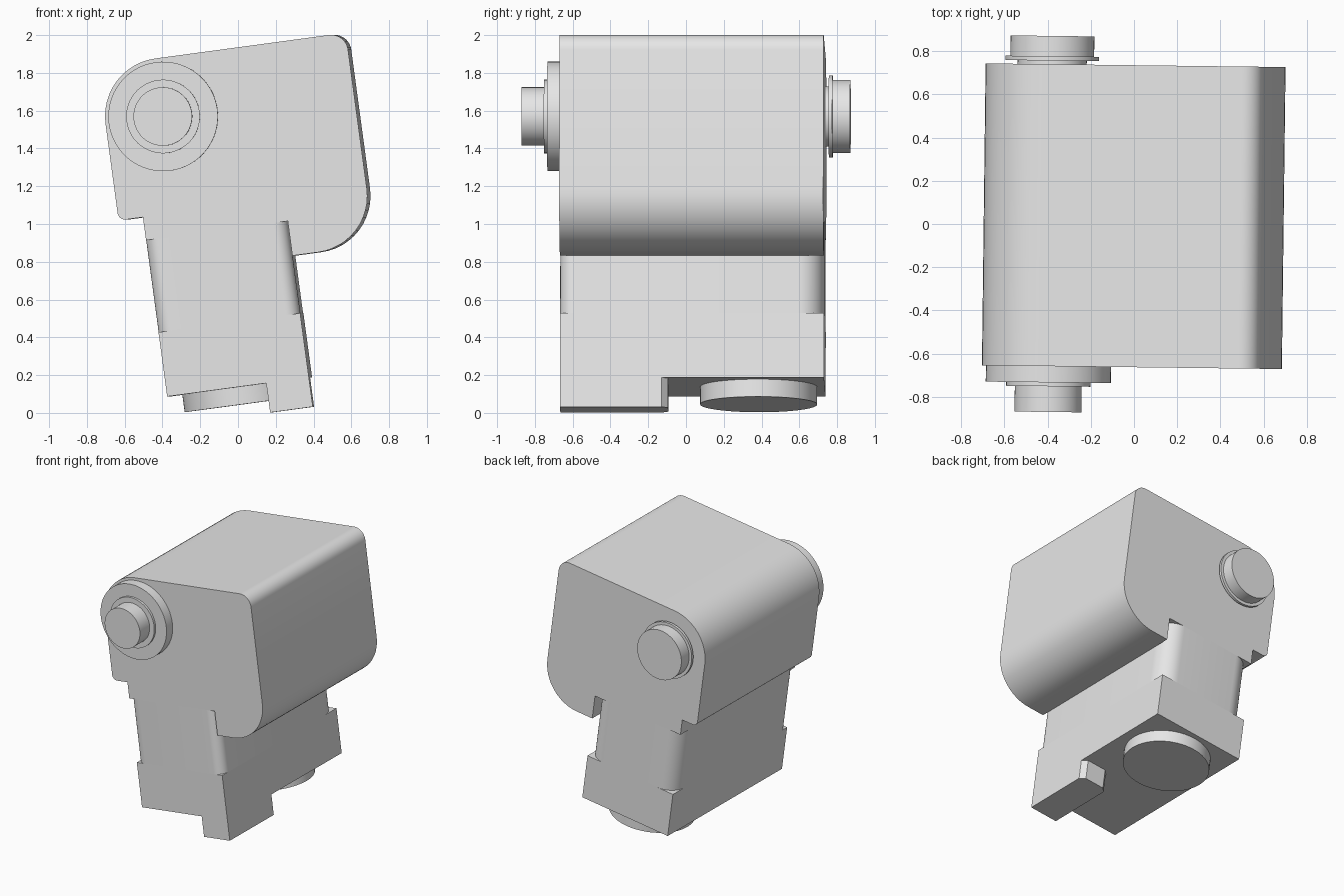
import bpy
import bmesh
import math
from mathutils import Matrix, Vector

if "Cube" in bpy.data.objects:
    bpy.data.objects.remove(bpy.data.objects["Cube"], do_unlink=True)

# Whole model leans sideways and is turned very slightly
LEAN = Matrix.Rotation(math.radians(-0.7), 4, "Z") @ Matrix.Rotation(math.radians(-7.7), 4, "Y")
FRONT, BACK = -0.663, 0.735
LEFT, RIGHT = -0.352, 0.405          # sides of the leg
NOTCH_LOW, NOTCH_TOP = 0.478, 0.97   # rounded section of the leg

grey = bpy.data.materials.new("light grey")
grey.use_nodes = True
grey.diffuse_color = (0.8, 0.8, 0.8, 1)
grey.node_tree.nodes["Principled BSDF"].inputs["Base Color"].default_value = (0.8, 0.8, 0.8, 1)


def outline(corners, steps=12):
    """Round right-angled corners given as (a, b, radius)."""
    pts = []
    for i, (a, b, r) in enumerate(corners):
        p = Vector((a, b))
        if r == 0:
            pts.append(p)
            continue
        to_prev = (Vector(corners[i - 1][:2]) - p).normalized()
        to_next = (Vector(corners[(i + 1) % len(corners)][:2]) - p).normalized()
        centre = p + r * (to_prev + to_next)
        for k in range(steps + 1):
            t = math.pi / 2 * k / steps
            pts.append(centre - r * (math.cos(t) * to_next + math.sin(t) * to_prev))
    return pts


def finish(name, bm):
    bmesh.ops.recalc_face_normals(bm, faces=bm.faces)
    mesh = bpy.data.meshes.new(name)
    bm.to_mesh(mesh)
    bm.free()
    mesh.materials.append(grey)
    obj = bpy.data.objects.new(name, mesh)
    obj.matrix_world = LEAN
    bpy.context.collection.objects.link(obj)
    bpy.ops.object.select_all(action="DESELECT")
    obj.select_set(True)
    bpy.context.view_layer.objects.active = obj
    bpy.ops.object.shade_smooth_by_angle(angle=math.radians(30))
    return obj


def prism(name, pts, axis, start, end):
    """Extrude an outline along y (outline in x, z) or z (outline in x, y)."""
    def place(p, d):
        return (p.x, d, p.y) if axis == "Y" else (p.x, p.y, d)
    bm = bmesh.new()
    face = bm.faces.new([bm.verts.new(place(p, start)) for p in pts])
    top = bmesh.ops.extrude_face_region(bm, geom=[face], use_keep_orig=True)
    verts = [g for g in top["geom"] if isinstance(g, bmesh.types.BMVert)]
    shift = (0, end - start, 0) if axis == "Y" else (0, 0, end - start)
    bmesh.ops.translate(bm, verts=verts, vec=shift)
    return finish(name, bm)


def disc(name, axis, centre, radius, start, end):
    a, b = centre
    pts = [Vector((a + radius * math.cos(2 * math.pi * k / 64),
                   b + radius * math.sin(2 * math.pi * k / 64))) for k in range(64)]
    return prism(name, pts, axis, start, end)


# Head, with the square neck block and the step beside the leg
head = [(-0.482, 1.093, 0.04), (LEFT, 1.093, 0), (LEFT, NOTCH_TOP, 0), (RIGHT, NOTCH_TOP, 0),
        (RIGHT, 0.785, 0), (0.843, 0.785, 0.30), (0.843, 1.917, 0.09), (-0.482, 1.917, 0.308)]
prism("head", outline(head), "Y", FRONT, BACK)

# Leg: rounded middle section and square lower block
middle = [(LEFT, FRONT, 0.075), (RIGHT, FRONT, 0.075), (RIGHT, BACK, 0.14), (LEFT, BACK, 0.14)]
prism("leg_middle", outline(middle), "Z", NOTCH_LOW, NOTCH_TOP)
block = [(LEFT, FRONT, 0), (RIGHT, FRONT, 0), (RIGHT, BACK, 0), (LEFT, BACK, 0)]
prism("leg_lower_block", outline(block), "Z", 0.135, NOTCH_LOW)

# Foot tab with chamfered rear corners, and round foot pad
tab = [(0.177, FRONT, 0), (RIGHT, FRONT, 0), (RIGHT, -0.09, 0.035), (0.177, -0.09, 0.035)]
prism("foot_tab", outline(tab, 1), "Z", -0.022, 0.135)
disc("foot_pad", "Z", (0.026, 0.385), 0.31, 0.042, 0.135)

# Stepped pivot on the front and flanged knob on the back
PIVOT = (-0.174, 1.607)
for name, radius, start, end in [
        ("front_pivot_ring", 0.29, FRONT, -0.738),
        ("front_pivot_collar", 0.195, -0.738, -0.756),
        ("front_pivot_stud", 0.155, -0.756, -0.875),
        ("back_knob_neck", 0.16, BACK, 0.752),
        ("back_knob_flange", 0.217, 0.752, 0.772),
        ("back_knob", 0.194, 0.772, 0.866)]:
    disc(name, "Y", PIVOT, radius, start, end)
